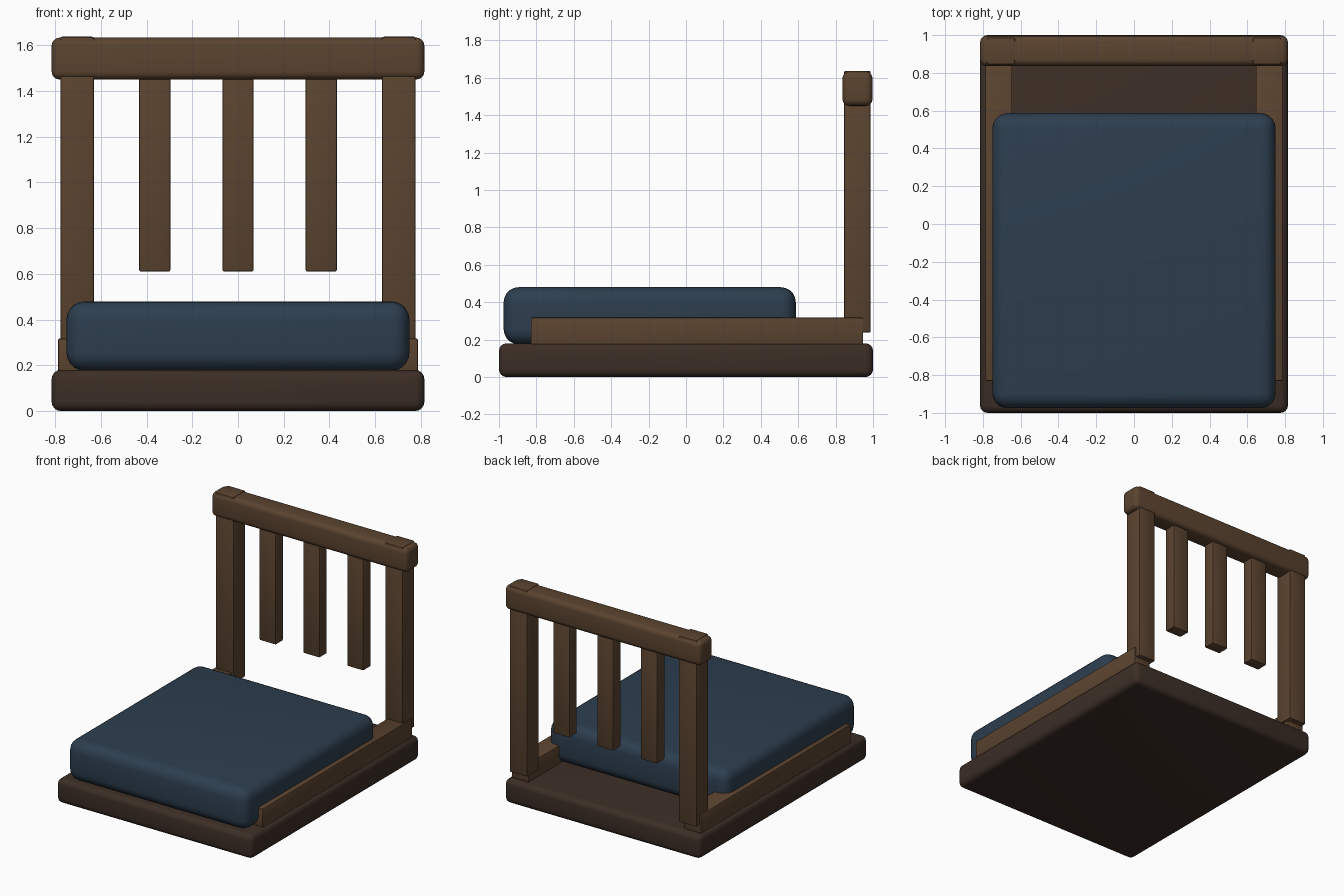
import bpy, bmesh

if "Cube" in bpy.data.objects:
    bpy.data.objects.remove(bpy.data.objects["Cube"])


def material(name, rgb):
    m = bpy.data.materials.new(name)
    m.diffuse_color = (*rgb, 1)
    m.use_nodes = True
    m.node_tree.nodes["Principled BSDF"].inputs["Base Color"].default_value = m.diffuse_color
    return m


wood = material("wood", (0.105, 0.057, 0.029))
dark_wood = material("dark_wood", (0.045, 0.027, 0.019))
fabric = material("blue_fabric", (0.026, 0.048, 0.078))


def block(name, x, y, z, mat, bevel, segments=3):
    """Rounded box given by its (min, max) extent on each axis."""
    bm = bmesh.new()
    bmesh.ops.create_cube(bm, size=1)
    for v in bm.verts:
        v.co = [r[0] if c < 0 else r[1] for c, r in zip(v.co, (x, y, z))]
    bmesh.ops.bevel(bm, geom=bm.edges[:], offset=bevel, segments=segments,
                    profile=0.5, affect='EDGES')
    me = bpy.data.meshes.new(name)
    bm.to_mesh(me)
    bm.free()
    me.materials.append(mat)
    ob = bpy.data.objects.new(name, me)
    bpy.context.collection.objects.link(ob)
    bpy.context.view_layer.objects.active = ob
    ob.select_set(True)
    bpy.ops.object.shade_smooth_by_angle()
    ob.select_set(False)
    return ob


# Base slab and cushion
block("base", (-0.815, 0.815), (-1, 1), (0, 0.18), dark_wood, 0.04, 4)
block("cushion", (-0.75, 0.75), (-0.975, 0.587), (0.175, 0.48), fabric, 0.08, 5)

# Side rails and back posts, on both sides
for side, s in (("left", -1), ("right", 1)):
    block(side + "_side_rail", sorted((s * 0.645, s * 0.787)), (-0.83, 0.947),
          (0.17, 0.317), wood, 0.006, 2)
    block(side + "_back_post", sorted((s * 0.63, s * 0.777)), (0.845, 0.987),
          (0.237, 1.637), wood, 0.008, 2)

# Top rail of the backrest
block("top_rail", (-0.815, 0.815), (0.837, 0.997), (1.45, 1.633), wood, 0.035, 4)

# Hanging slats
for i in (-1, 0, 1):
    x = i * 0.364
    block(f"back_slat_{i + 2}", (x - 0.068, x + 0.068), (0.87, 0.96),
          (0.61, 1.51), wood, 0.007, 2)
